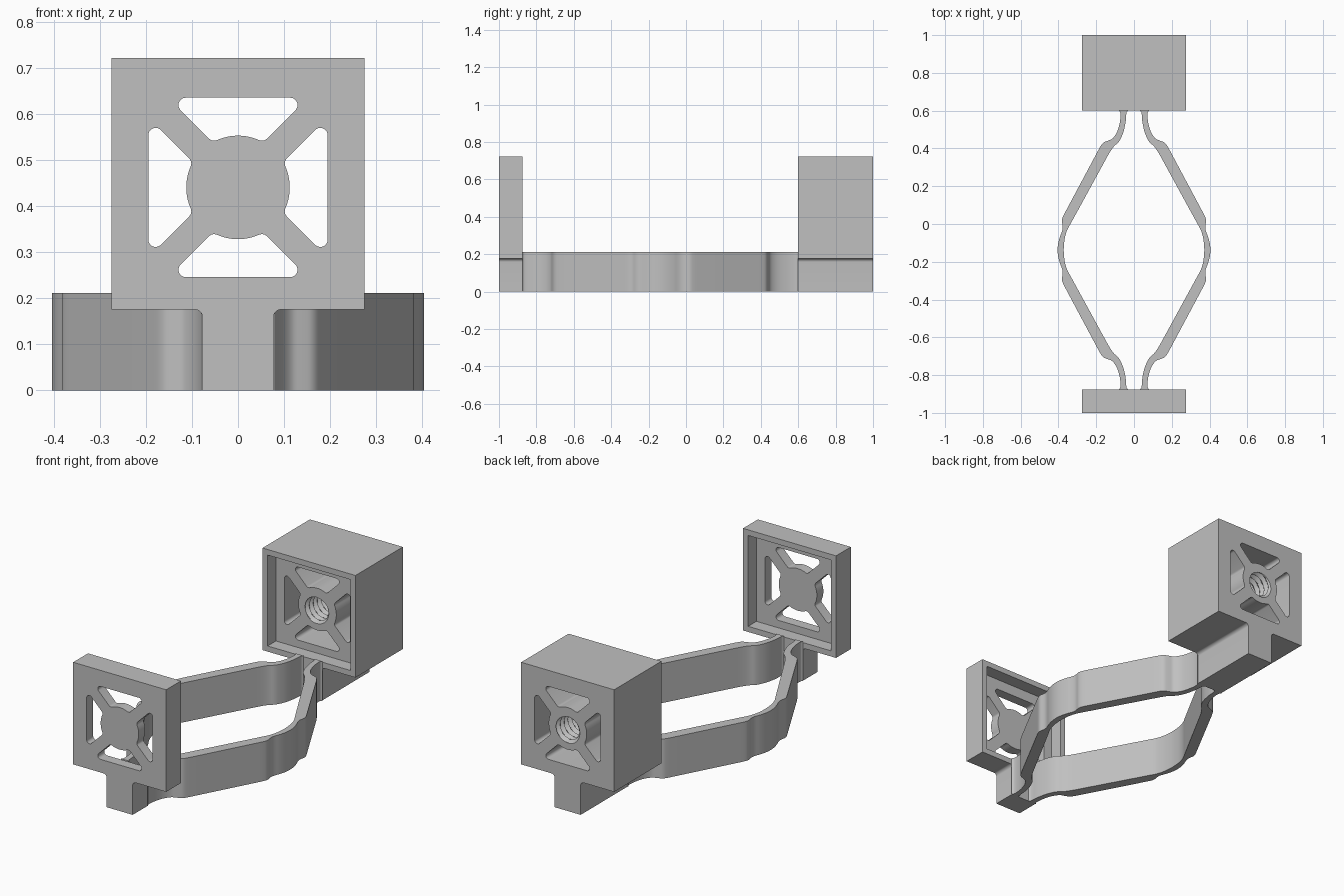
import bpy, bmesh
from math import sin, cos, pi, sqrt, atan2, tau
from mathutils import Vector

cube = bpy.data.objects.get("Cube")
if cube:
    bpy.data.objects.remove(cube, do_unlink=True)

mat = bpy.data.materials.new("plain grey")
mat.use_nodes = True
grey = (0.53, 0.53, 0.53, 1)
mat.diffuse_color = grey
mat.node_tree.nodes["Principled BSDF"].inputs["Base Color"].default_value = grey

CZ = 0.441            # height of the hub centre
BOTTOM, TOP = 0.176, 0.722
HALF = 0.275          # half width of the square mounts


def finish(name, bm):
    bmesh.ops.recalc_face_normals(bm, faces=bm.faces)
    mesh = bpy.data.meshes.new(name)
    bm.to_mesh(mesh)
    bm.free()
    obj = bpy.data.objects.new(name, mesh)
    bpy.context.collection.objects.link(obj)
    mesh.materials.append(mat)
    return obj


def prism(name, pts, place, lo, hi):
    """Extrude a 2D outline from lo to hi; place maps (u, v, depth) to xyz."""
    bm = bmesh.new()
    rings = [[bm.verts.new(place(u, v, d)) for u, v in pts] for d in (lo, hi)]
    n = len(pts)
    bm.faces.new(rings[0])
    bm.faces.new(rings[1][::-1])
    for i in range(n):
        j = (i + 1) % n
        bm.faces.new((rings[0][i], rings[0][j], rings[1][j], rings[1][i]))
    return finish(name, bm)


def along_y(u, v, d):
    return (u, d, v)


def along_z(u, v, d):
    return (u, v, d)


def select_only(obj):
    bpy.ops.object.select_all(action='DESELECT')
    obj.select_set(True)
    bpy.context.view_layer.objects.active = obj


def smooth(obj):
    select_only(obj)
    bpy.ops.object.shade_smooth_by_angle(angle=0.52)


def cut(obj, cutter):
    cutter.hide_render = True
    mod = obj.modifiers.new("cut", 'BOOLEAN')
    mod.operation, mod.solver, mod.object = 'DIFFERENCE', 'EXACT', cutter
    select_only(obj)
    bpy.ops.object.modifier_apply(modifier=mod.name)
    bpy.data.objects.remove(cutter, do_unlink=True)


def arc(cx, cy, r, a, b, n=8):
    return [(cx + r * cos(a + (b - a) * i / n), cy + r * sin(a + (b - a) * i / n))
            for i in range(n + 1)]


def mirror(pts):
    return pts + [(-x, y) for x, y in reversed(pts)]


def window_outline(hub=0.1125, r=0.016, spoke=0.043, outer=0.195):
    """Upper window between two diagonal spokes, the hub and the frame."""
    # fillet where the spoke meets the hub
    gap, reach = spoke + sqrt(2) * r, hub + r
    fz = (gap + sqrt(2 * reach ** 2 - gap ** 2)) / 2
    fx = fz - gap
    a_hub = atan2(fz, fx)
    pts = arc(0, 0, hub, pi / 2, a_hub)[1:]
    pts += arc(fx, fz, r, a_hub - pi, -pi / 4, 6)[1:]
    # rounded outer corner
    ox, oz = outer - r - gap, outer - r
    pts += arc(ox, oz, r, -pi / 4, pi / 2, 10)
    return mirror(pts)[:-0 or None]


def thread_cutter(lo, hi, radius=0.07, depth=0.009, pitch=0.033, seg=32, steps=8):
    """Capped helical tube that cuts a screw thread."""
    bm = bmesh.new()
    n = int((hi - lo) / pitch * steps)
    rings = []
    for k in range(n + 1):
        y = lo + (hi - lo) * k / n
        ring = []
        for i in range(seg):
            t = ((y / pitch) + i / seg) % 1
            r = radius + depth * (abs(4 * t - 2) - 1)
            a = tau * i / seg
            ring.append(bm.verts.new((r * cos(a), y, CZ + r * sin(a))))
        rings.append(ring)
    for p, q in zip(rings, rings[1:]):
        for i in range(seg):
            j = (i + 1) % seg
            bm.faces.new((p[i], p[j], q[j], q[i]))
    bm.faces.new(rings[0])
    bm.faces.new(rings[-1][::-1])
    return finish("thread_cutter", bm)


def mount(name, lo, hi, recess_lo, recess_hi, threaded=False):
    # square block on a narrow foot with filleted shoulders
    leg, f = 0.077, 0.018
    half = [(leg, 0)] + arc(leg + f, BOTTOM - f, f, pi, pi / 2)
    half += [(HALF, BOTTOM), (HALF, TOP)]
    obj = prism(name, mirror(half), along_y, lo, hi)
    # shallow square recess on the inner face
    w = HALF - 0.03
    square = [(-w, BOTTOM + 0.03), (w, BOTTOM + 0.03), (w, TOP - 0.03), (-w, TOP - 0.03)]
    cut(obj, prism("recess_cutter", square, along_y, recess_lo, recess_hi))
    # four windows around the hub
    for k in range(4):
        c, s = cos(k * pi / 2), sin(k * pi / 2)
        pts = [(c * x - s * z, CZ + s * x + c * z) for x, z in window_outline()]
        cut(obj, prism("window_cutter", pts, along_y, lo - 0.1, hi + 0.1))
    if threaded:
        cut(obj, thread_cutter(lo - 0.05, hi + 0.05))
    smooth(obj)


def soften(pts, rounds=2):
    """Corner cutting that keeps the end points."""
    for _ in range(rounds):
        out = [pts[0]]
        for p, q in zip(pts, pts[1:]):
            p, q = Vector(p), Vector(q)
            d = min(0.25, 0.012 / max((q - p).length, 0.001))
            out += [tuple(p.lerp(q, d)), tuple(q.lerp(p, d))]
        pts = out + [pts[-1]]
    return pts


# Mounts
mount("front_mount", -1, -0.875, -0.945, -0.8)
mount("rear_mount", 0.6, 1, 0.5, 0.67, threaded=True)

# Flexing side arms, symmetric about their waist
MID, END = -0.1375, 0.7375
outer = [(0.08, END), (0.07, 0.728), (0.073, 0.68), (0.088, 0.625), (0.113, 0.587),
         (0.14, 0.578), (0.165, 0.568), (0.18, 0.545), (0.375, 0.18), (0.384, 0.155),
         (0.376, 0.125), (0.38, 0.1), (0.393, 0.07), (0.403, 0.03), (0.405, 0)]
inner = [(0.032, END), (0.041, 0.728), (0.043, 0.68), (0.056, 0.62), (0.08, 0.57),
         (0.106, 0.55), (0.13, 0.515), (0.335, 0.14), (0.355, 0.105), (0.368, 0.06),
         (0.373, 0)]


def full_side(pts):
    pts = pts + [(x, -y) for x, y in reversed(pts[:-1])]
    return soften(pts)


outline = full_side(outer) + full_side(inner)[::-1]
for side, sx in (("left", 1), ("right", -1)):
    pts = [(sx * x, y + MID) for x, y in outline]
    smooth(prism(side + "_arm", pts, along_z, 0, 0.211))
